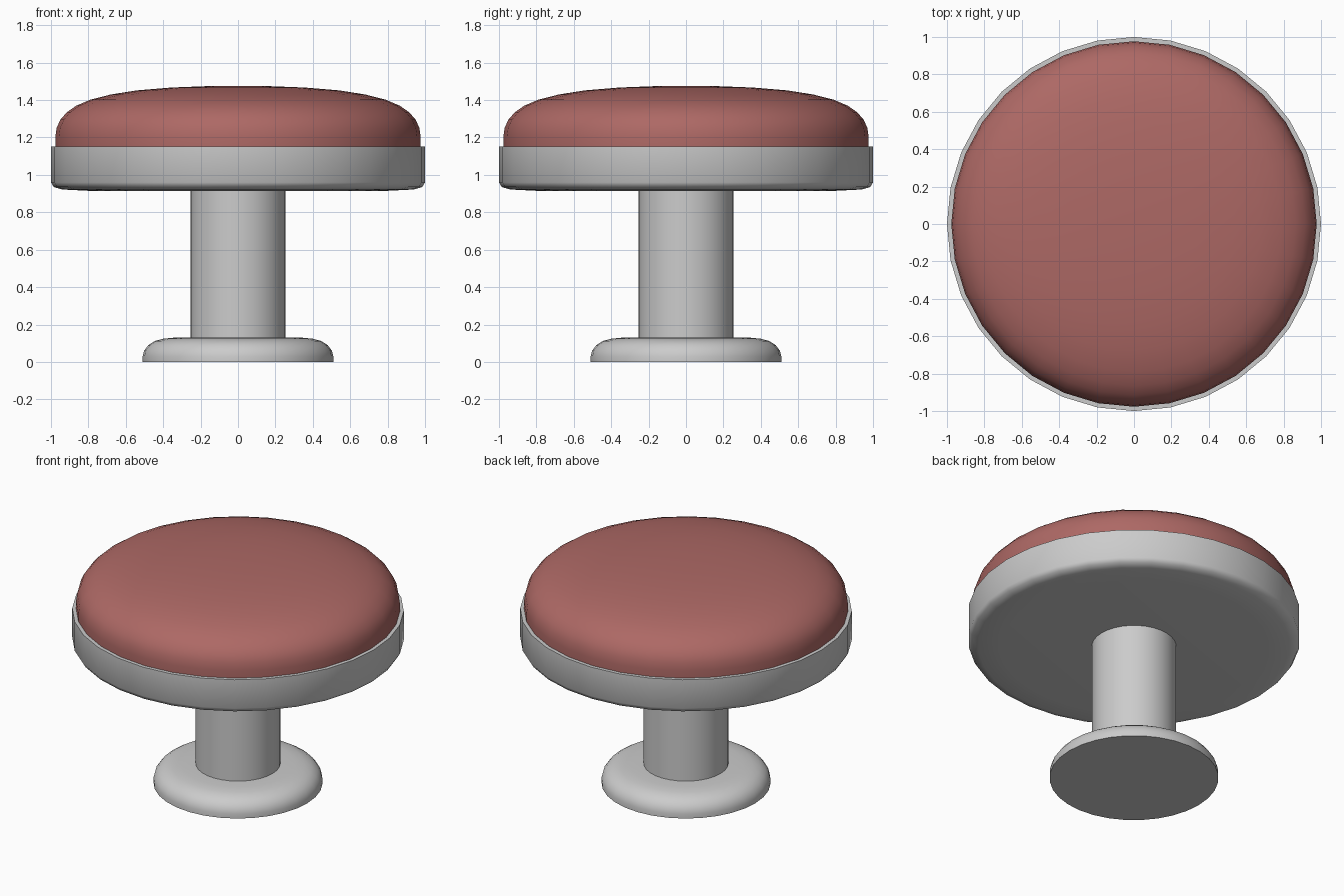
import bpy, bmesh, math

if "Cube" in bpy.data.objects:
    bpy.data.objects.remove(bpy.data.objects["Cube"])

SIDES = 32

def lathe(name, profile, angle=35, material=None):
    """Spin an (r, z) profile round z; r = 0 makes a single pole vertex."""
    bm = bmesh.new()
    rings = []
    for r, z in profile:
        if r == 0:
            rings.append([bm.verts.new((0, 0, z))] * SIDES)
        else:
            rings.append([bm.verts.new((r * math.cos(2 * math.pi * i / SIDES),
                                        r * math.sin(2 * math.pi * i / SIDES), z))
                          for i in range(SIDES)])
    for a, b in zip(rings, rings[1:]):
        for i in range(SIDES):
            j = (i + 1) % SIDES
            corners = list(dict.fromkeys((a[i], a[j], b[j], b[i])))
            bm.faces.new(corners)
    bmesh.ops.recalc_face_normals(bm, faces=bm.faces)
    mesh = bpy.data.meshes.new(name)
    bm.to_mesh(mesh)
    bm.free()
    obj = bpy.data.objects.new(name, mesh)
    bpy.context.collection.objects.link(obj)
    if material:
        mesh.materials.append(material)
    bpy.ops.object.select_all(action='DESELECT')
    obj.select_set(True)
    bpy.context.view_layer.objects.active = obj
    bpy.ops.object.shade_smooth_by_angle(angle=math.radians(angle))
    return obj

red = bpy.data.materials.new("red_upholstery")
red.diffuse_color = (0.42, 0.14, 0.13, 1)
red.use_nodes = True
red.node_tree.nodes["Principled BSDF"].inputs["Base Color"].default_value = red.diffuse_color

# Floor flange with a rounded upper edge
lathe("base", [(0, 0), (0.51, 0), (0.51, 0.03), (0.502, 0.06), (0.48, 0.09),
               (0.445, 0.112), (0.40, 0.124), (0.34, 0.13), (0.25, 0.13), (0, 0.13)])

# Pedestal
lathe("post", [(0.255, 0.12), (0.255, 0.93)])

# Metal pan holding the cushion
lathe("seat_pan", [(0, 0.915), (0.80, 0.915), (0.94, 0.922), (0.985, 0.935),
                   (1.0, 0.96), (1.0, 1.152), (0.975, 1.152), (0, 1.152)], 50)

# Domed cushion
lathe("cushion", [(0.977, 1.145), (0.977, 1.20), (0.97, 1.25), (0.95, 1.295),
                  (0.915, 1.335), (0.865, 1.37), (0.79, 1.402), (0.68, 1.43),
                  (0.54, 1.452), (0.36, 1.467), (0.18, 1.474), (0, 1.476)], 40, red)
